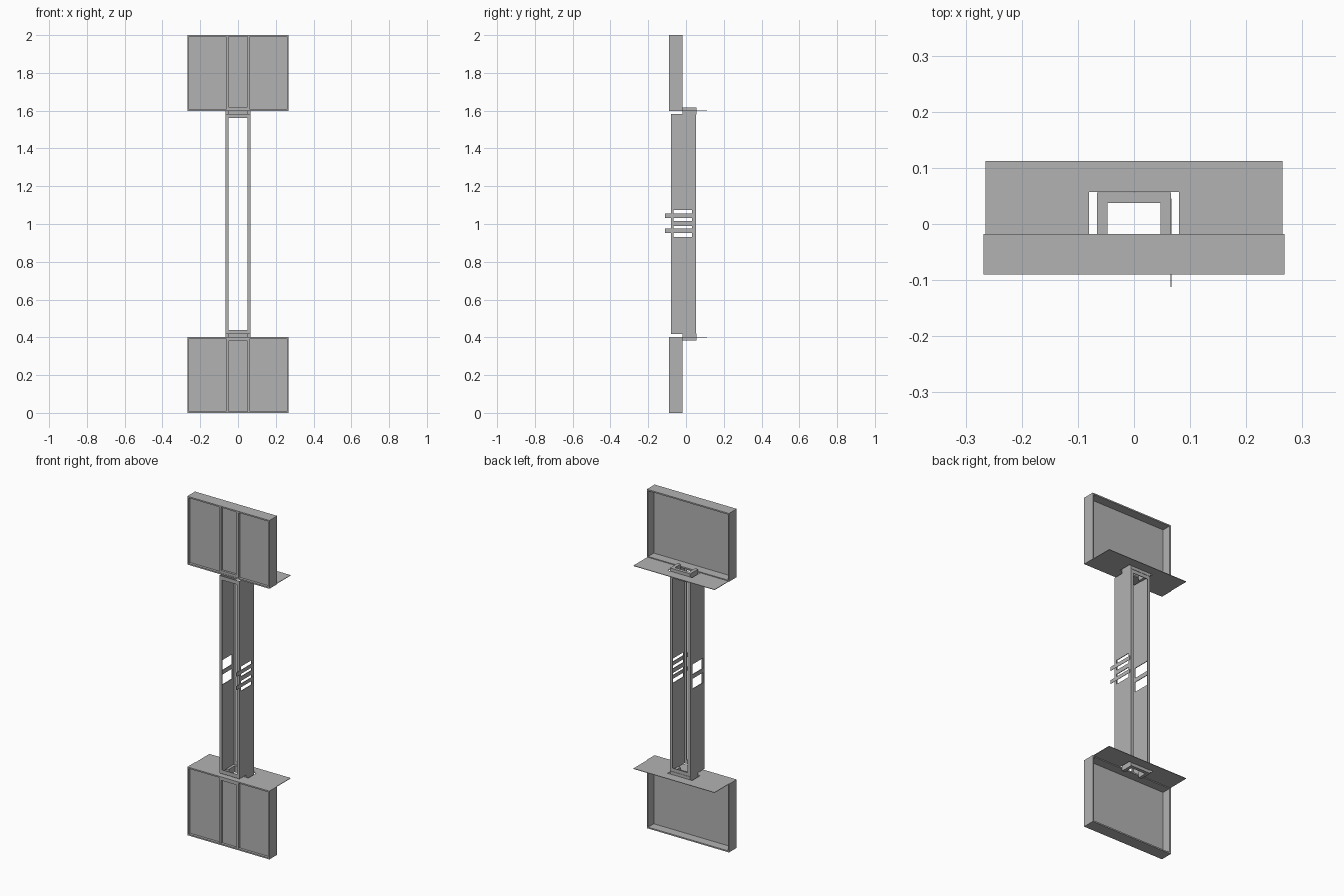
import bpy

cube = bpy.data.objects.get("Cube")
if cube:
    bpy.data.objects.remove(cube, do_unlink=True)

grey = bpy.data.materials.new("plain grey")
grey.use_nodes = True
grey.diffuse_color = (0.45, 0.45, 0.45, 1)
grey.node_tree.nodes["Principled BSDF"].inputs["Base Color"].default_value = grey.diffuse_color


def box(name, x, y, z):
    """Box from (low, high) ranges along each axis."""
    spans = [sorted(r) for r in (x, y, z)]
    bpy.ops.mesh.primitive_cube_add(size=1, location=[sum(r) / 2 for r in spans])
    ob = bpy.context.object
    ob.name = name
    ob.scale = [r[1] - r[0] for r in spans]
    bpy.ops.object.transform_apply(location=False, rotation=False, scale=True)
    ob.data.materials.append(grey)
    return ob


def cut(ob, cutter):
    cutter.hide_render = True
    cutter.hide_set(True)
    mod = ob.modifiers.new("opening", "BOOLEAN")
    mod.operation = "DIFFERENCE"
    mod.object = cutter
    mod.solver = "EXACT"
    bpy.context.view_layer.objects.active = ob
    bpy.ops.object.modifier_apply(modifier=mod.name)
    bpy.data.objects.remove(cutter, do_unlink=True)


W, FRONT, BACK = 0.268, -0.09, -0.018      # tray half width and depth
P, PF, PB = 0.066, -0.08, 0.054            # pillar half width and depth
T, FLANGE = 0.004, 0.017                   # sheet thickness, flange width
INNER, OUTER = 0.597, 1.0                  # tray heights from the middle

# Two end assemblies, mirrored about mid height
for end, s in (("upper", 1), ("lower", -1)):
    def zr(a, b):
        return (1 + s * a, 1 + s * b)

    # Open tray: rim walls around a recessed sheet
    box(end + "_tray_sheet", (-W, W), (-0.075, -0.071), zr(INNER, OUTER))
    box(end + "_tray_outer_wall", (-W, W), (FRONT, BACK), zr(OUTER - 0.008, OUTER))
    box(end + "_tray_inner_wall", (-W, W), (FRONT, BACK), zr(INNER, INNER + 0.008))
    for side, m in (("left", 1), ("right", -1)):
        box(f"{end}_tray_{side}_wall", (m * (W - 0.008), m * W), (FRONT, BACK), zr(INNER, OUTER))
        box(f"{end}_{side}_batten", (m * 0.05, m * 0.064), (-0.088, -0.073), zr(INNER, OUTER - 0.008))
    box(end + "_batten_tie", (-0.05, 0.05), (-0.088, -0.073), zr(INNER + 0.008, INNER + 0.022))

    # Thin shelf with a notch around the collar
    shelf = box(end + "_shelf", (-0.265, 0.265), (BACK, 0.112), zr(INNER, INNER + 0.003))
    cut(shelf, box("shelf_notch", (-0.08, 0.08), (BACK - 0.02, 0.057), zr(0.55, 0.65)))

    # U-shaped collar linking the pillar and the shelf
    collar = box(end + "_collar", (-P, P), (BACK, 0.056), zr(0.58, 0.618))
    cut(collar, box("collar_opening", (-0.047, 0.047), (BACK - 0.02, 0.037), zr(0.55, 0.65)))

    # Cross rails closing the pillar frame, front and back
    box(end + "_front_rail", (-P, P), (PF, PF + T), zr(0.56, 0.583))
    box(end + "_back_rail", (-P, P), (PB - T, PB), zr(0.56, 0.583))

# Pillar: two slotted channels
SPAN = (0.417, 1.583)
for side, m in (("left", 1), ("right", -1)):
    web = box(side + "_pillar_web", (m * (P - T), m * P), (PF, PB), SPAN)
    for z in ((1.015, 1.075), (0.93, 0.99)):
        cut(web, box("slot", (m * 0.03, m * 0.1), (-0.065, 0.032), z))
    for name, y in (("front", (PF, PF + T)), ("back", (PB - T, PB))):
        box(f"{side}_pillar_{name}_flange", (m * (P - FLANGE), m * P), y, SPAN)

# Thin latch bars crossing the slots on one side
for name, z in (("upper", (1.032, 1.055)), ("lower", (0.953, 0.975))):
    box(name + "_latch_bar", (P - 0.001, P + 0.001), (-0.112, 0.045), z)
